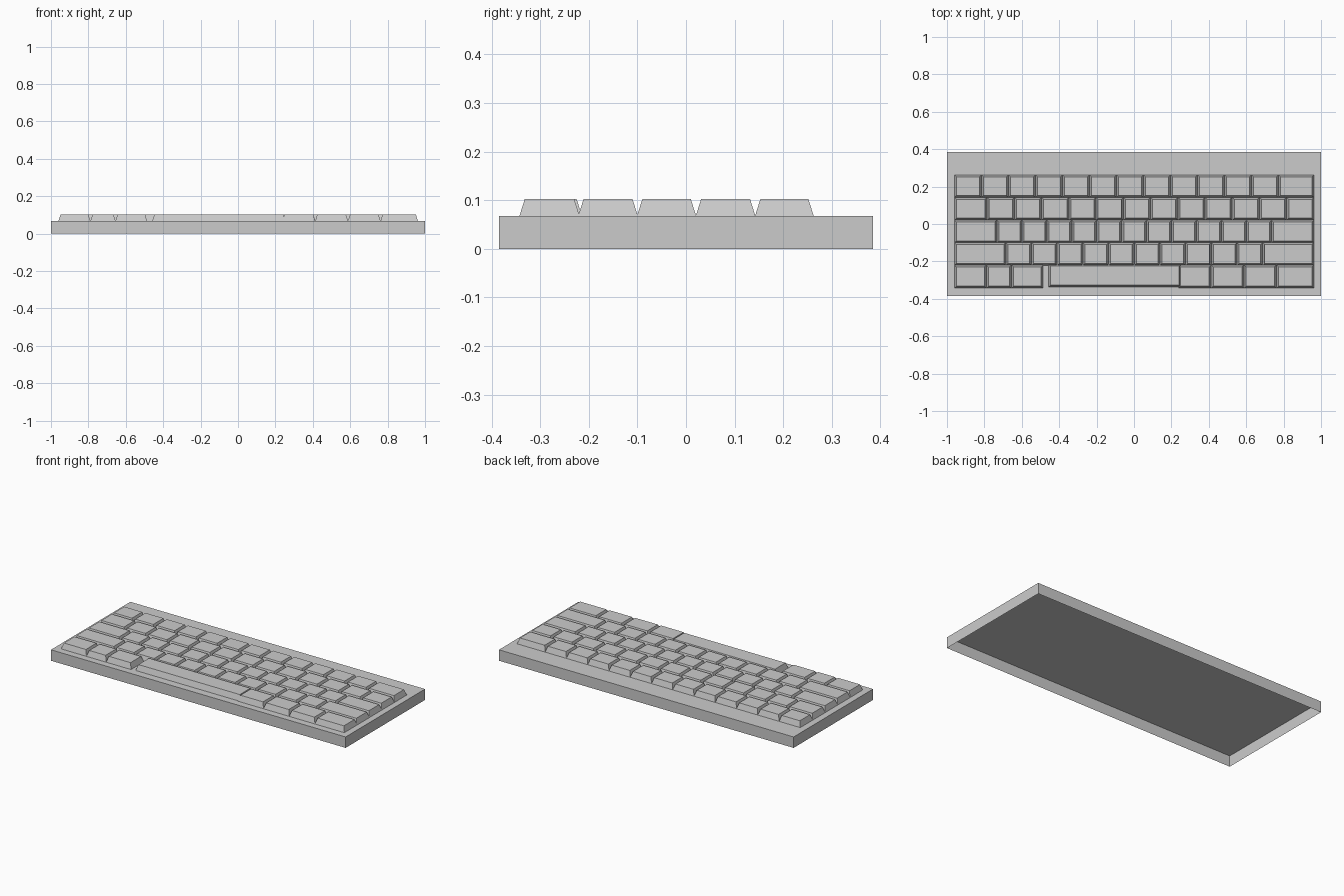
import bpy, bmesh

if "Cube" in bpy.data.objects:
    bpy.data.objects.remove(bpy.data.objects["Cube"])

PLATE_Z, KEY_Z, INSET = 0.067, 0.102, 0.011
LEFT, RIGHT = -0.96, 0.962


def make_object(name, bm):
    bmesh.ops.recalc_face_normals(bm, faces=bm.faces[:])
    mesh = bpy.data.meshes.new(name)
    bm.to_mesh(mesh)
    bm.free()
    obj = bpy.data.objects.new(name, mesh)
    bpy.context.collection.objects.link(obj)
    return obj


def add_block(bm, x0, x1, y0, y1, z0, z1, inset=0.0):
    """Block with an open underside whose top is inset on all sides."""
    def ring(d, z):
        return [bm.verts.new(p) for p in ((x0 + d, y0 + d, z), (x1 - d, y0 + d, z),
                                          (x1 - d, y1 - d, z), (x0 + d, y1 - d, z))]
    low, top = ring(0, z0), ring(inset, z1)
    bm.faces.new(top)
    for i in range(4):
        j = (i + 1) % 4
        bm.faces.new((low[i], low[j], top[j], top[i]))


def even(start, end, count):
    return [start + (end - start) * i / count for i in range(count + 1)]


def key_row(name, y0, y1, spans):
    bm = bmesh.new()
    for x0, x1 in spans:
        add_block(bm, x0, x1, y0, y1, PLATE_Z, KEY_Z, INSET)
    return make_object(name, bm)


def spans_of(edges):
    return list(zip(edges[:-1], edges[1:]))


# hollow case, open underneath
bm = bmesh.new()
add_block(bm, -1, 1, -0.385, 0.385, 0, PLATE_Z)
make_object("case", bm)

# four upper rows of keys, each with wider end keys
key_row("number_row", 0.142, 0.263, spans_of(even(LEFT, 0.772, 12) + [RIGHT]))
key_row("upper_letter_row", 0.020, 0.143, spans_of([LEFT] + even(-0.785, RIGHT, 12)))
key_row("home_row", -0.101, 0.021, spans_of([LEFT] + even(-0.733, 0.735, 11) + [RIGHT]))
key_row("lower_letter_row", -0.222, -0.099, spans_of([LEFT] + even(-0.685, 0.688, 10) + [RIGHT]))

# bottom row
key_row("modifier_keys", -0.343, -0.219, [
    (LEFT, -0.789), (-0.789, -0.655), (-0.655, -0.486),
    (0.238, 0.413), (0.413, 0.588), (0.588, 0.762), (0.762, RIGHT)])
key_row("space_bar", -0.338, -0.214, [(-0.458, 0.252)])
